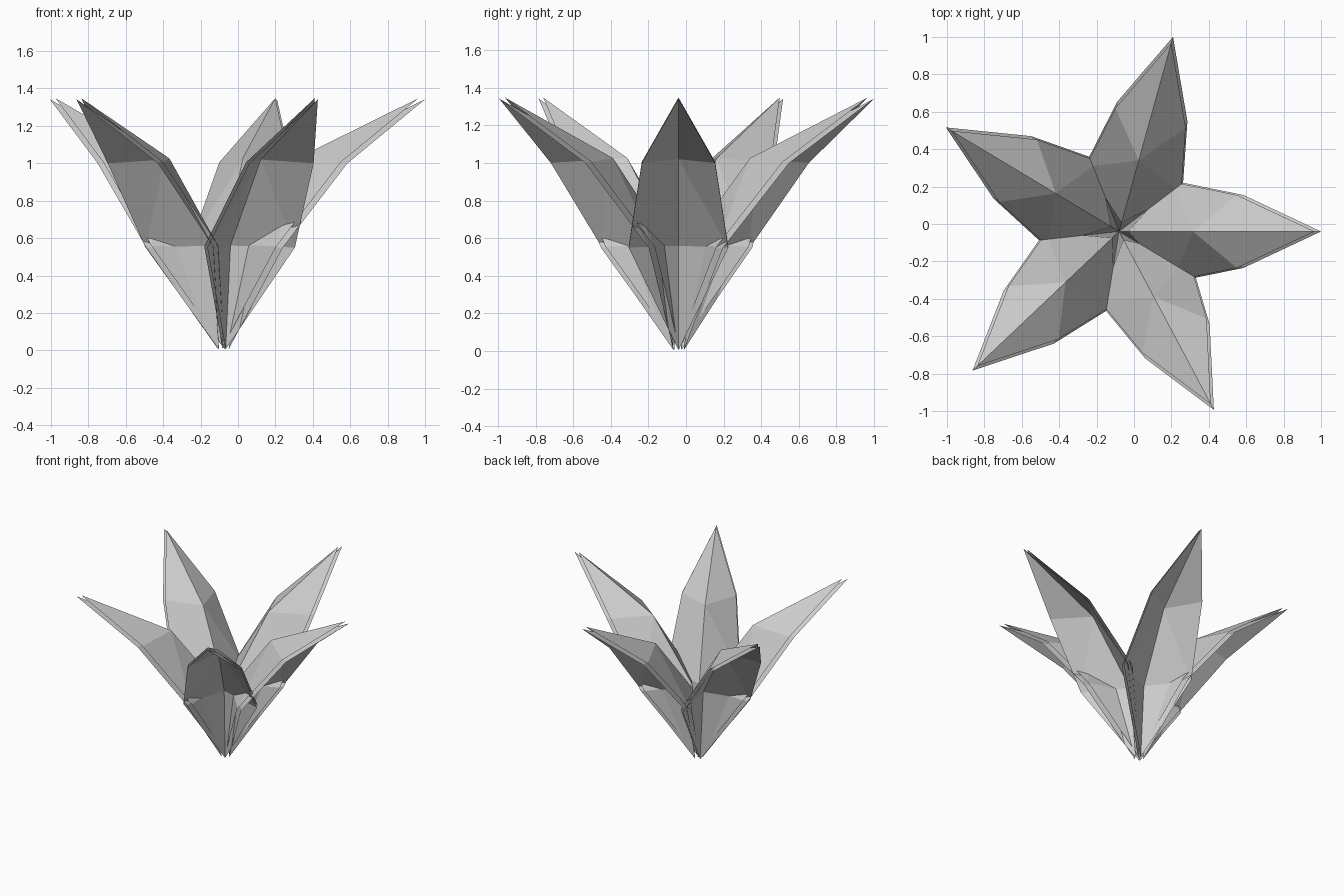
import bpy
from math import radians
from mathutils import Matrix, Vector

cube = bpy.data.objects.get("Cube")
if cube:
    bpy.data.objects.remove(cube, do_unlink=True)

grey = bpy.data.materials.new("leaf_grey")
grey.use_nodes = True
colour = (0.6, 0.6, 0.6, 1)
grey.diffuse_color = colour
grey.node_tree.nodes["Principled BSDF"].inputs["Base Color"].default_value = colour

# Folded leaf pointing along +x: base, ridge and one edge, as (out, side, up)
BASE = (0.03, 0, 0.005)
RIDGE_LOW = (0.085, 0, 0.56)
RIDGE_MID = (0.43, 0, 1.02)
TIP = (1.08, 0, 1.342)
EDGE_LOW = (0.32, 0.265, 0.55)
EDGE_MID = (0.665, 0.195, 1.0)
HALF_FACES = [(0, 4, 1), (1, 4, 2), (4, 5, 2), (2, 5, 3)]
CENTRE = Vector((-0.08, -0.04, 0))


def leaf_mesh():
    """Two thin open shells, each mirrored across the ridge."""
    half = [Vector(p) for p in (BASE, RIDGE_LOW, RIDGE_MID, TIP, EDGE_LOW, EDGE_MID)]
    verts, faces = [], []
    for shift, outer in ((Vector((0, 0, 0)), True), (Vector((-0.035, 0, 0.006)), False)):
        start = len(verts)
        verts += [p + shift for p in half]
        verts += [Vector((p.x, -p.y, p.z)) + shift for p in half[4:]]
        for face in HALF_FACES:
            left = [start + i for i in face]
            right = [start + (i + 2 if i > 3 else i) for i in reversed(face)]
            for loop in (left, right):
                # Outer shell looks outward, inner shell looks to the middle
                faces.append(loop if outer else loop[::-1])
    mesh = bpy.data.meshes.new("leaf")
    mesh.from_pydata(verts, [], faces)
    mesh.materials.append(grey)
    return mesh


# Ring of five leaves
mesh = leaf_mesh()
for i in range(5):
    leaf = bpy.data.objects.new(f"leaf_{i + 1}", mesh)
    leaf.matrix_world = Matrix.Translation(CENTRE) @ Matrix.Rotation(radians(74.5 * i), 4, "Z")
    bpy.context.collection.objects.link(leaf)
